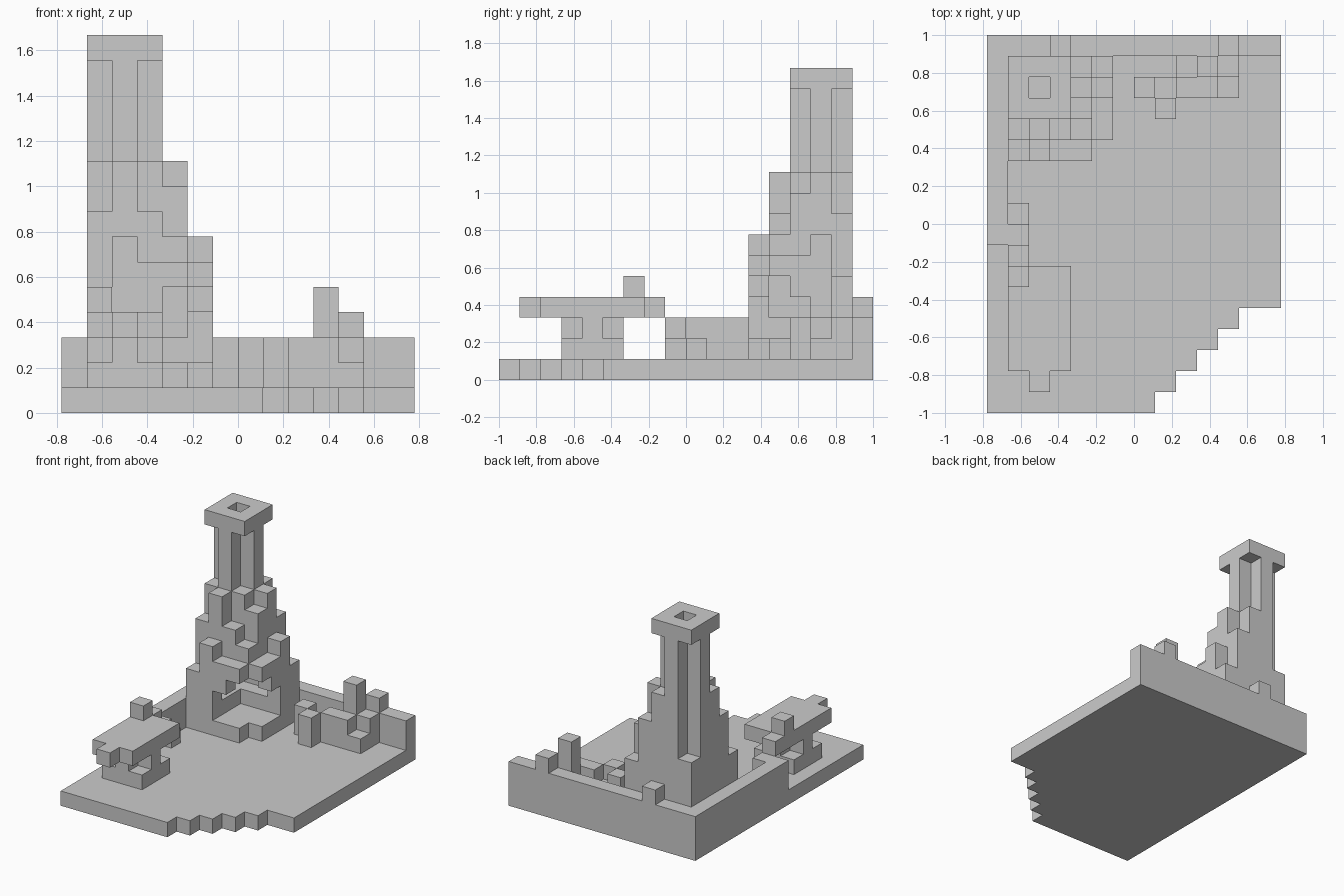
import bpy, bmesh
from itertools import product

if "Cube" in bpy.data.objects:
    bpy.data.objects.remove(bpy.data.objects["Cube"])

U = 1 / 9  # size of one block


def box(x0, x1, y0, y1, z0, z1):
    return set(product(range(x0, x1), range(y0, y1), range(z0, z1)))


parts = {}

# Floor slab with a stair-stepped front right corner
floor = box(-7, 7, -9, 9, 0, 1)
for i in range(5):
    floor -= box(1 + i, 7, -9 + i, -8 + i, 0, 1)
parts["floor"] = floor

# Low walls along the back and left, with two raised blocks and loose bricks
parts["low_walls"] = (box(-7, 7, 8, 9, 1, 3) | box(-7, -6, -1, 8, 1, 3)
                      | box(4, 5, 8, 9, 3, 4) | box(-4, -3, 8, 9, 3, 4)
                      | box(-6, -5, 0, 1, 1, 2) | box(-6, -5, -1, 0, 2, 3))

# Stepped furnace: column heights, rows from back to front, left to right
heights = [(6, 10, 10, 8, 5),
           (10, 10, 10, 10, 7),
           (10, 10, 10, 9, 6),
           (8, 10, 8, 7, 6),
           (5, 7, 6, 6, 0)]
furnace = set()
for r, row in enumerate(heights):
    for c, h in enumerate(row):
        furnace |= box(c - 6, c - 5, 7 - r, 8 - r, 1, h)
# Hearth cavity and the two arched mouths
furnace -= box(-4, -2, 4, 6, 2, 5) | box(-5, -2, 4, 7, 3, 5)
furnace -= box(-4, -3, 3, 4, 2, 4) | box(-3, -2, 3, 4, 2, 5)
furnace -= box(-2, -1, 5, 6, 2, 4) | box(-2, -1, 4, 5, 2, 5)
flue = box(-5, -4, 6, 7, 3, 15)
parts["furnace"] = furnace - flue

# Chimney: cross-shaped shaft and square cap around the flue
parts["chimney"] = (box(-5, -4, 5, 8, 10, 14) | box(-6, -3, 6, 7, 10, 14)
                    | box(-6, -3, 5, 8, 14, 15)) - flue

# Anvil: square foot, cross-shaped neck, top with horn and tail
parts["anvil"] = (box(-6, -3, -6, -3, 1, 2)
                  | box(-5, -4, -6, -3, 2, 3) | box(-6, -3, -5, -4, 2, 3)
                  | box(-6, -3, -7, -2, 3, 4) | box(-5, -4, -8, -7, 3, 4)
                  | box(-6, -5, -2, -1, 3, 4) | box(-6, -5, -3, -2, 4, 5))

# Storage bin against the back wall
parts["storage_bin"] = (box(0, 1, 6, 7, 1, 3) | box(1, 2, 6, 7, 1, 2)
                        | box(1, 2, 5, 6, 1, 3) | box(2, 4, 6, 7, 1, 3)
                        | box(4, 5, 6, 7, 1, 2) | box(4, 5, 7, 8, 1, 3)
                        | box(2, 3, 7, 8, 1, 2) | box(3, 4, 7, 8, 1, 5))

solid = set().union(*parts.values())


def build(name, cells):
    """Skin the exposed sides of a block set."""
    bm = bmesh.new()
    cache = {}

    def vert(p):
        if p not in cache:
            cache[p] = bm.verts.new([k * U for k in p])
        return cache[p]

    for cell in sorted(cells):
        for axis, side in product(range(3), (0, 1)):
            near = list(cell)
            near[axis] += 2 * side - 1
            if tuple(near) in solid:
                continue
            a, b = (axis + 1) % 3, (axis + 2) % 3
            loop = []
            for da, db in ((0, 0), (1, 0), (1, 1), (0, 1)):
                p = list(cell)
                p[axis] += side
                p[a] += da
                p[b] += db
                loop.append(vert(tuple(p)))
            bm.faces.new(loop if side else loop[::-1])
    bmesh.ops.dissolve_limit(bm, angle_limit=0.01, verts=bm.verts, edges=bm.edges)
    mesh = bpy.data.meshes.new(name)
    bm.to_mesh(mesh)
    bm.free()
    bpy.context.collection.objects.link(bpy.data.objects.new(name, mesh))


for name, cells in parts.items():
    build(name, cells)
